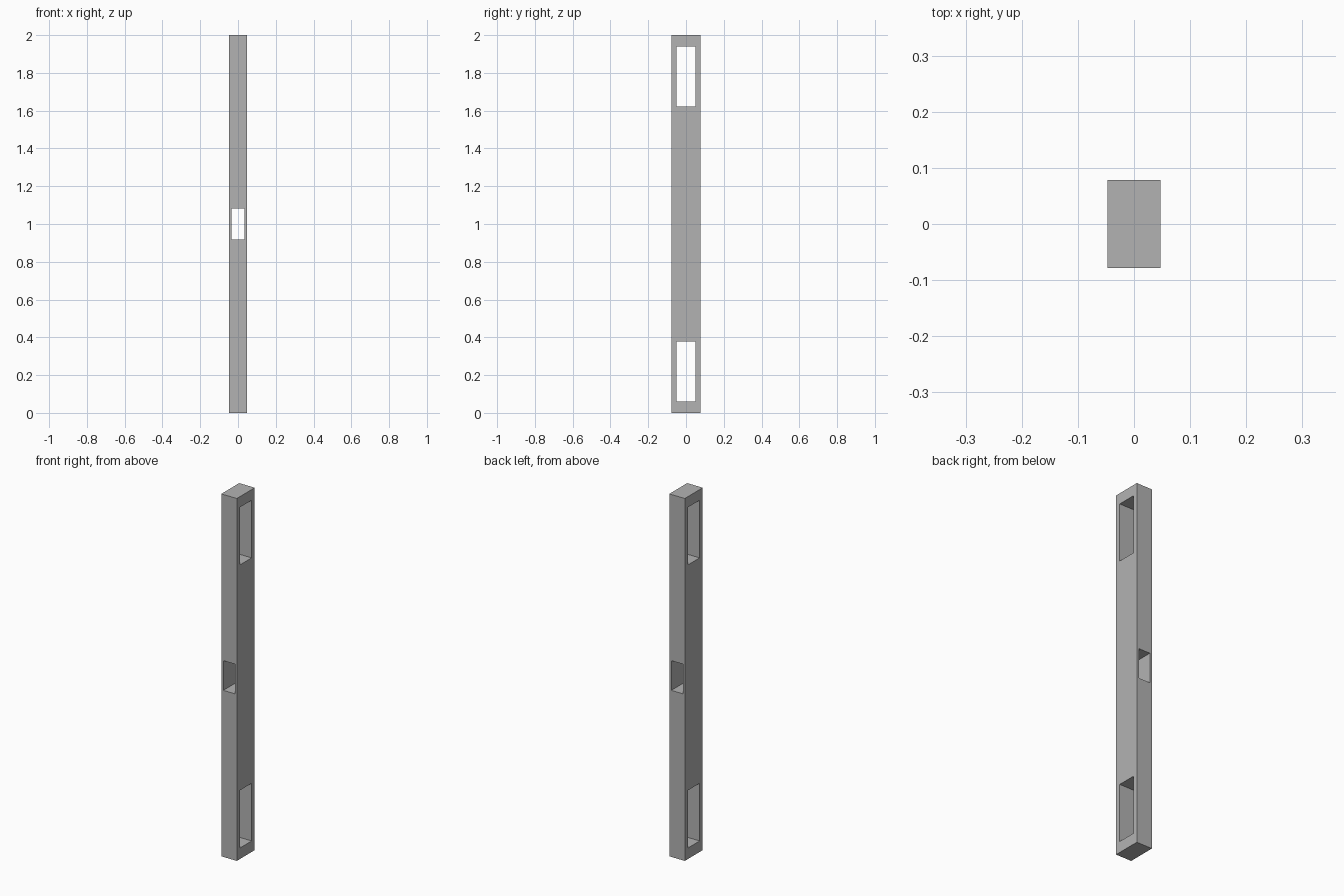
import bpy

default = bpy.data.objects.get("Cube")
if default:
    bpy.data.objects.remove(default, do_unlink=True)

# Material
grey = bpy.data.materials.new("mid_grey")
grey.use_nodes = True
colour = (0.45, 0.45, 0.45, 1)
grey.diffuse_color = colour
grey.node_tree.nodes["Principled BSDF"].inputs["Base Color"].default_value = colour


def box(name, size, z):
    bpy.ops.mesh.primitive_cube_add(size=1, location=(0, 0, z))
    ob = bpy.context.object
    ob.name = name
    ob.scale = size
    bpy.ops.object.transform_apply(location=True, rotation=False, scale=True)
    ob.data.materials.append(grey)
    return ob


# Upright post
post = box("mortised_post", (0.095, 0.156, 2), 1)

# Through mortises: two across the width, one from front to back
cutters = [
    box("lower_mortise", (0.3, 0.102, 0.318), 0.22),
    box("upper_mortise", (0.3, 0.102, 0.318), 1.782),
    box("middle_mortise", (0.07, 0.4, 0.164), 1.001),
]
for cutter in cutters:
    cutter.hide_render = True
    mod = post.modifiers.new(cutter.name, "BOOLEAN")
    mod.operation = "DIFFERENCE"
    mod.solver = "EXACT"
    mod.object = cutter

# Apply the cuts and discard the cutters
bpy.ops.object.select_all(action="DESELECT")
post.select_set(True)
bpy.context.view_layer.objects.active = post
for mod in list(post.modifiers):
    bpy.ops.object.modifier_apply(modifier=mod.name)
for cutter in cutters:
    bpy.data.objects.remove(cutter, do_unlink=True)
